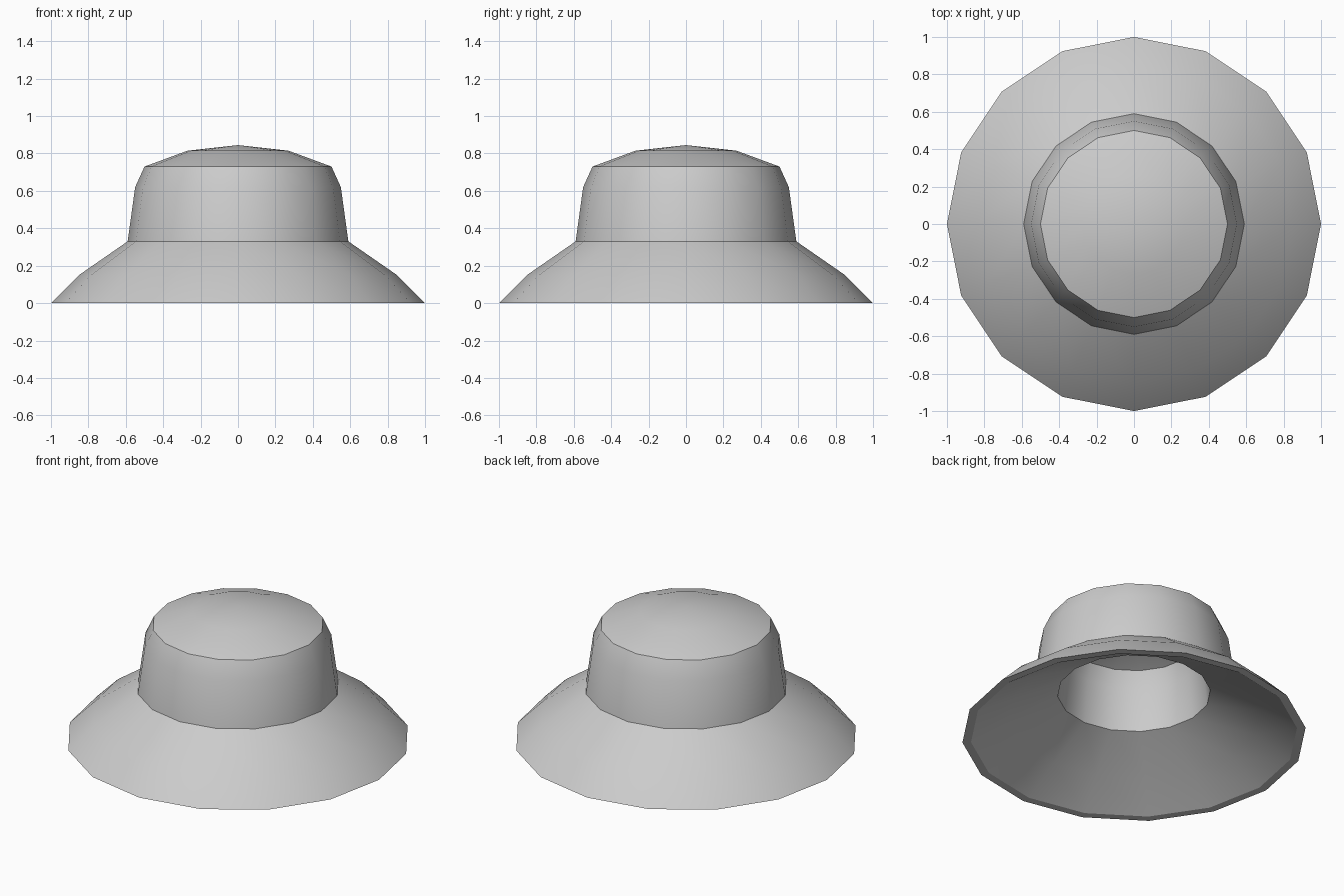
import bpy
import bmesh
import math

cube = bpy.data.objects.get("Cube")
if cube:
    bpy.data.objects.remove(cube, do_unlink=True)

SIDES = 16

# Cloth colour
cloth = bpy.data.materials.new("grey_cloth")
cloth.use_nodes = True
grey = (0.6, 0.6, 0.6, 1)
cloth.diffuse_color = grey
cloth.node_tree.nodes["Principled BSDF"].inputs["Base Color"].default_value = grey

# Closed wall section (radius, height): outside from the crown down, then inside back up
outside = [(0, 0.845), (0.27, 0.815), (0.5, 0.73), (0.55, 0.62),
           (0.59, 0.33), (0.85, 0.15), (1, 0)]
inside = [(0.95, 0), (0.73, 0.13), (0.445, 0.28), (0.415, 0.55),
          (0.38, 0.65), (0.2, 0.72), (0, 0.745)]

# Revolve the section about the z axis
bm = bmesh.new()
section = [bm.verts.new((r, 0, z)) for r, z in outside + inside]
edges = [bm.edges.new(pair) for pair in zip(section, section[1:])]
bmesh.ops.spin(bm, geom=section + edges, cent=(0, 0, 0), axis=(0, 0, 1),
               angle=2 * math.pi, steps=SIDES, use_duplicate=False)
bmesh.ops.remove_doubles(bm, verts=bm.verts, dist=0.001)
bmesh.ops.dissolve_degenerate(bm, edges=bm.edges, dist=0.0001)
bmesh.ops.recalc_face_normals(bm, faces=bm.faces)

mesh = bpy.data.meshes.new("bucket_hat")
bm.to_mesh(mesh)
bm.free()
mesh.materials.append(cloth)
hat = bpy.data.objects.new("bucket_hat", mesh)
bpy.context.collection.objects.link(hat)

# Smooth cloth with crisp seams
bpy.ops.object.select_all(action="DESELECT")
hat.select_set(True)
bpy.context.view_layer.objects.active = hat
bpy.ops.object.shade_smooth_by_angle(angle=math.radians(30))
